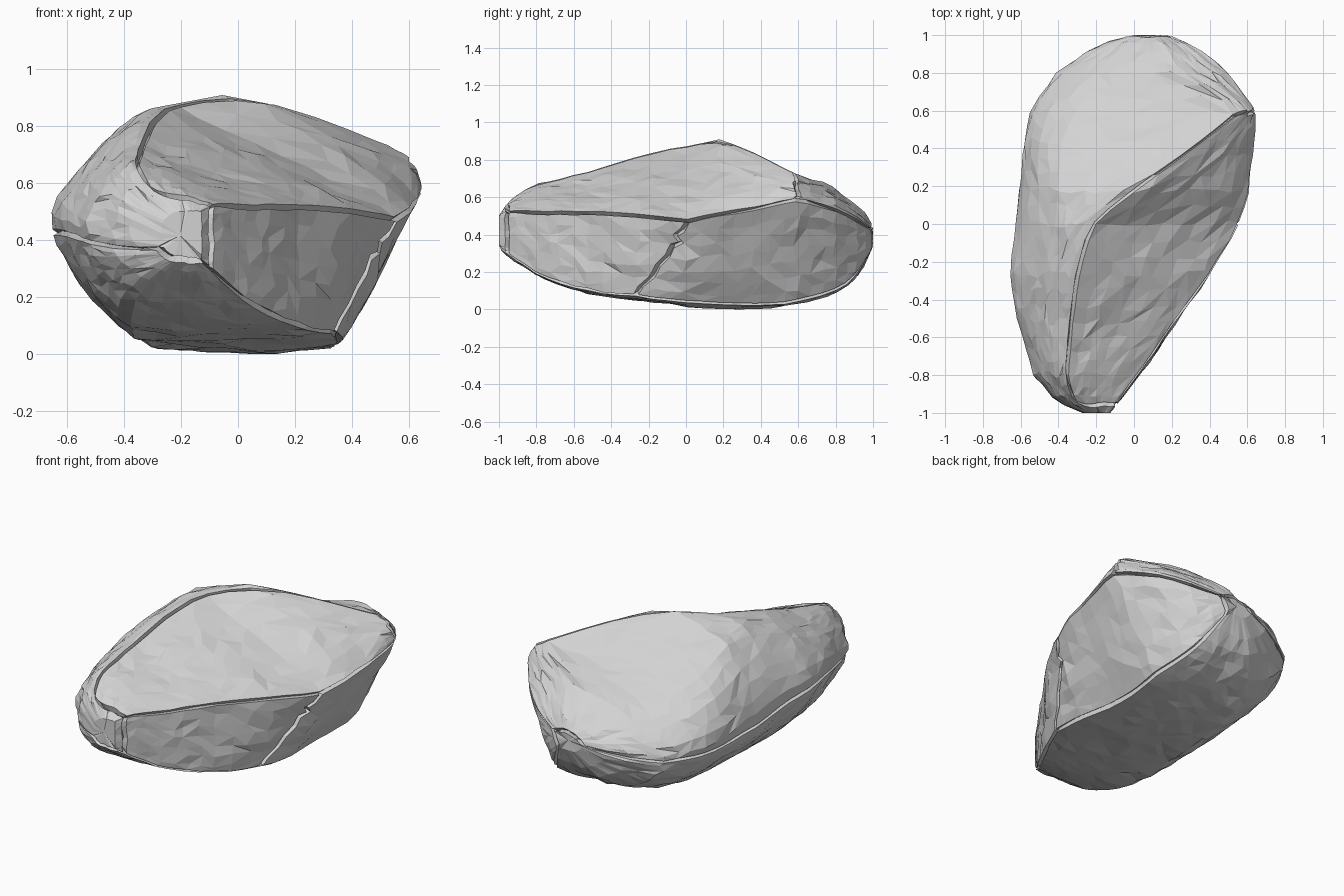
import bpy
import bmesh
import math
import random
from mathutils import Vector, noise

random.seed(4)
if "Cube" in bpy.data.objects:
    bpy.data.objects.remove(bpy.data.objects["Cube"], do_unlink=True)

stone = bpy.data.materials.new("stone_grey")
stone.use_nodes = True
GREY = (0.65, 0.65, 0.65, 1)
stone.diffuse_color = GREY
stone.node_tree.nodes["Principled BSDF"].inputs["Base Color"].default_value = GREY

# Cross-sections along the boulder: y, then x and z of left bulge, crown,
# top ridge, right rim and lower right edge, then x of the lower left edge
SECTIONS = [
    (-1, -.27, .36, -.26, .46, -.22, .49, -.13, .49, -.13, .32, -.22),
    (-.94, -.41, .36, -.39, .52, -.33, .59, -.08, .53, -.07, .27, -.3),
    (-.8, -.53, .38, -.47, .57, -.36, .67, .02, .51, .02, .18, -.36),
    (-.55, -.6, .41, -.5, .62, -.34, .71, .19, .51, .2, .09, -.38),
    (-.25, -.65, .42, -.48, .72, -.3, .82, .42, .5, .36, .05, -.36),
    (0, -.63, .39, -.42, .79, -.23, .86, .57, .47, .37, .02, -.3),
    (.18, -.6, .35, -.4, .78, 0, .91, .61, .5, .34, .01, -.28),
    (.42, -.57, .32, -.39, .68, .34, .81, .64, .54, .34, .01, -.26),
    (.6, -.53, .31, -.31, .6, .56, .71, .65, .59, .36, .03, -.22),
    (.8, -.42, .31, -.2, .51, .25, .65, .51, .53, .3, .09, -.15),
    (.94, -.21, .34, -.05, .45, .17, .53, .34, .46, .24, .19, -.04),
    (1, 0, .38, .05, .42, .12, .44, .2, .42, .16, .33, .05),
]
# Spans around a section: piece name, number of columns, roundness
SPANS = [("top", 6, 1.2), ("top", 6, .3), ("slope", 9, .25),
         ("side", 7, .12), ("base", 7, .2), ("base", 8, .75)]
PIECES = ["top_shell", "slope_shell", "front_side_shell",
          "back_side_shell", "base_shell"]
ROWS = 28


def section_corners(y):
    """Corner points of the cross-section at y."""
    for a, b in zip(SECTIONS, SECTIONS[1:]):
        if y <= b[0]:
            break
    f = (y - a[0]) / (b[0] - a[0])
    row = [p + (q - p) * f for p, q in zip(a, b)]
    row.append(row[-2])  # both lower edges share one height
    return [Vector((row[i], y, row[i + 1])) for i in range(1, len(row), 2)]


def surface_point(y, span, t):
    """Hermite curve from one corner to the next, scaled by roundness."""
    c = section_corners(y)
    n = len(c)
    p0, p1 = c[span], c[(span + 1) % n]
    chord, bulge = p1 - p0, SPANS[span][2]
    m0 = chord + ((p1 - c[span - 1]) / 2 - chord) * bulge
    m1 = chord + ((c[(span + 2) % n] - p0) / 2 - chord) * bulge
    s, u = t * t * (3 - 2 * t), 1 - t
    return p0 * (1 - s) + p1 * s + m0 * (t * u * u) - m1 * (t * t * u)


def piece_of(span, centre):
    """Which cracked piece a face belongs to."""
    kind = SPANS[span][0]
    if kind == "base":
        return 4
    if kind == "top" or centre.y < -.955:
        return 0
    if kind == "slope":
        return 1 if centre.y < .42 + .28 * centre.x else 0
    crack_y = -.31 + .7 * centre.z
    return 2 if centre.y < crack_y else 3


# Whole boulder as a jittered loft
rock = bmesh.new()
columns = [(s, k / n) for s, (_, n, _) in enumerate(SPANS) for k in range(n)]
rings = []
for r in range(ROWS + 1):
    v = 2 * r / ROWS - 1
    y = .55 * v + .45 * math.sin(v * math.pi / 2)
    wobble = .024 * (1 - v ** 4)
    ring = []
    for s, t in columns:
        yy = y + random.uniform(-wobble, wobble)
        tt = t + random.uniform(0, .05) if t else t
        ring.append(rock.verts.new(surface_point(yy, s, tt)))
    rings.append(ring)

count = len(columns)
for lower, upper in zip(rings, rings[1:]):
    for k in range(count):
        j = (k + 1) % count
        quad = [lower[k], lower[j], upper[j], upper[k]]
        if random.random() < .5:
            quad = quad[1:] + quad[:1]
        for tri in (quad[:3], [quad[0], quad[2], quad[3]]):
            f = rock.faces.new(tri)
            f.material_index = piece_of(columns[k][0], f.calc_center_median())

# Blunt ends: the front one belongs to the top shell, the back to the base
for ring, piece in ((rings[0], 0), (rings[-1], 4)):
    hub = rock.verts.new(sum((v.co for v in ring), Vector()) / count)
    for k in range(count):
        f = rock.faces.new((ring[k], ring[(k + 1) % count], hub))
        f.material_index = piece
bmesh.ops.recalc_face_normals(rock, faces=rock.faces)

# Even out the stepped crack lines, leaving them a little jagged
for _ in range(2):
    seams = [e for e in rock.edges
             if len({f.material_index for f in e.link_faces}) > 1]
    near = {}
    for e in seams:
        for v in e.verts:
            near.setdefault(v, []).append(e.other_vert(v).co.copy())
    for v, others in near.items():
        v.co = v.co.lerp(sum(others, Vector()) / len(others), .25)

# Chipped, uneven surface
rock.normal_update()
for v in rock.verts:
    bump = .01 * noise.noise(v.co * 4) + .01 * noise.noise(v.co * 11)
    v.co += v.normal * (bump + random.uniform(-.004, .004))
    v.co.y = max(-1, min(1, v.co.y))

# Rest on the ground
ground = min(v.co.z for v in rock.verts)
bmesh.ops.translate(rock, verts=rock.verts, vec=(0, 0, -ground))
rock.normal_update()


def make_piece(index, name):
    """Keep one piece, draw back its border and add sloping crack walls."""
    bm = rock.copy()
    start = {v: v.normal.copy() for v in bm.verts}
    bmesh.ops.delete(bm, geom=[f for f in bm.faces if f.material_index != index],
                     context="FACES")
    border = [e for e in bm.edges if e.is_boundary]
    rim = {v for e in border for v in e.verts}
    inner, shift = {}, {}
    for v in rim:
        inner[v] = bm.verts.new(v.co - start[v] * .035)
        centre = sum((f.calc_center_median() for f in v.link_faces), Vector())
        inward = centre / len(v.link_faces) - v.co
        shift[v] = inward.normalized() * min(.015, inward.length * .6)
    for v, move in shift.items():
        v.co += move
    for e in border:
        loop = e.link_loops[0]
        a, b = loop.vert, loop.link_loop_next.vert
        bm.faces.new((b, a, inner[a], inner[b]))
    for f in bm.faces:
        f.material_index = 0
        f.smooth = False
    mesh = bpy.data.meshes.new(name)
    bm.to_mesh(mesh)
    bm.free()
    mesh.materials.append(stone)
    bpy.context.collection.objects.link(bpy.data.objects.new(name, mesh))


for i, piece in enumerate(PIECES):
    make_piece(i, piece)
rock.free()
